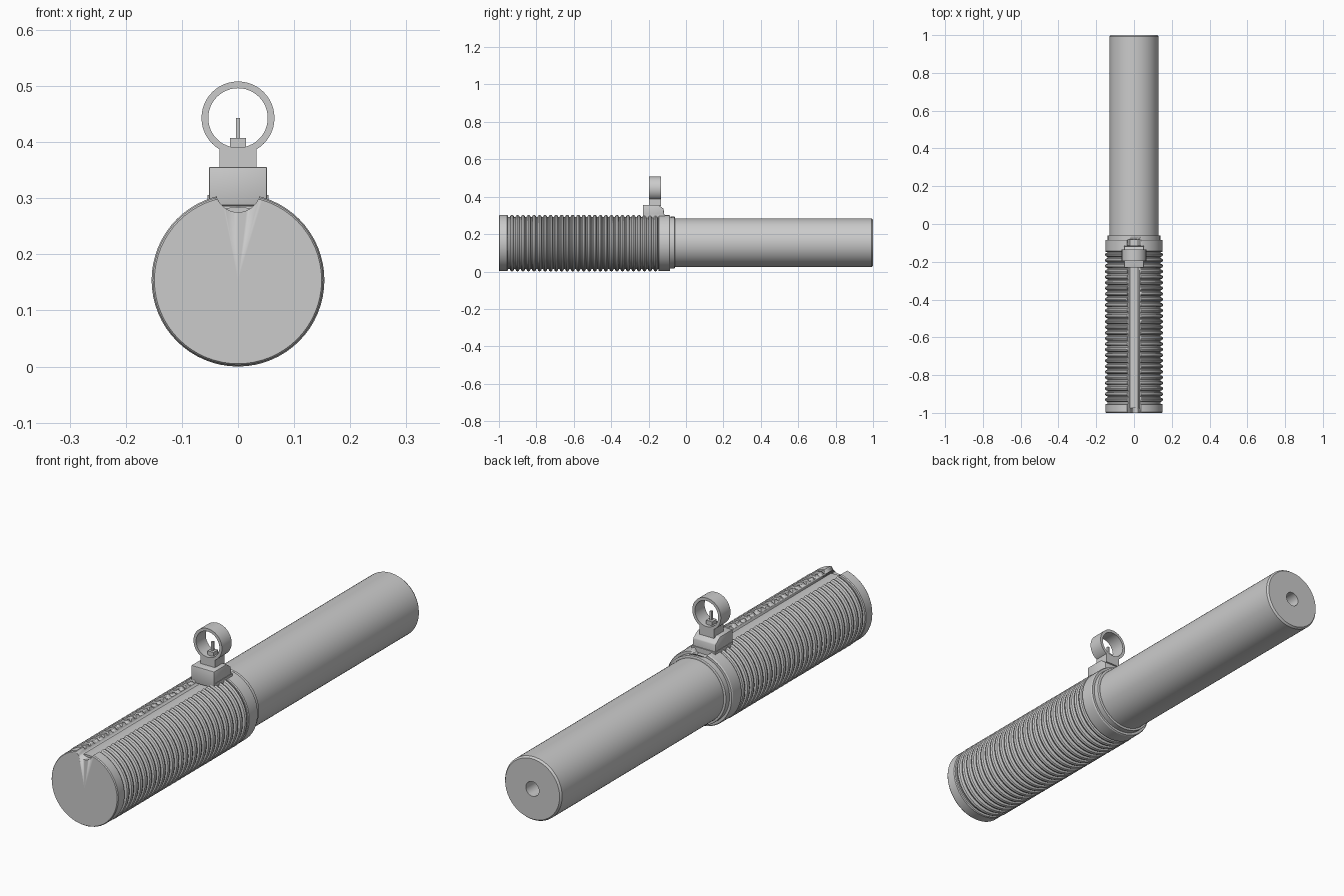
import bpy, bmesh, math

if "Cube" in bpy.data.objects:
    bpy.data.objects.remove(bpy.data.objects["Cube"])

grey = bpy.data.materials.new("light_grey")
grey.diffuse_color = (0.6, 0.6, 0.6, 1)
grey.use_nodes = True
grey.node_tree.nodes["Principled BSDF"].inputs["Base Color"].default_value = grey.diffuse_color
CZ = 0.154  # height of the tube axis


def finish(name, bm, angle=30):
    bmesh.ops.recalc_face_normals(bm, faces=bm.faces)
    me = bpy.data.meshes.new(name)
    bm.to_mesh(me)
    bm.free()
    ob = bpy.data.objects.new(name, me)
    bpy.context.collection.objects.link(ob)
    me.materials.append(grey)
    bpy.ops.object.select_all(action='DESELECT')
    bpy.context.view_layer.objects.active = ob
    ob.select_set(True)
    bpy.ops.object.shade_smooth_by_angle(angle=math.radians(angle))
    return ob


def lathe(name, profile, cz=CZ, n=64, closed=False):
    """Revolve (radius, y) points around the y direction at height cz."""
    bm = bmesh.new()
    rings = []
    for r, y in profile:
        if r == 0:
            rings.append([bm.verts.new((0, y, cz))] * n)
        else:
            rings.append([bm.verts.new((r * math.sin(2 * math.pi * i / n), y,
                                        cz + r * math.cos(2 * math.pi * i / n))) for i in range(n)])
    pairs = list(zip(rings, rings[1:]))
    if closed:
        pairs.append((rings[-1], rings[0]))
    for a, b in pairs:
        for i in range(n):
            j = (i + 1) % n
            bm.faces.new(list(dict.fromkeys((a[i], a[j], b[j], b[i]))))
    return finish(name, bm)


def prism(name, pts, half, bevel=0.0):
    """Side outline (y, z) extruded across x."""
    bm = bmesh.new()
    a = [bm.verts.new((-half, y, z)) for y, z in pts]
    b = [bm.verts.new((half, y, z)) for y, z in pts]
    bm.faces.new(a)
    bm.faces.new(b[::-1])
    for i in range(len(pts)):
        j = (i + 1) % len(pts)
        bm.faces.new((a[i], a[j], b[j], b[i]))
    if bevel:
        bmesh.ops.bevel(bm, geom=bm.edges[:], offset=bevel, segments=2, affect='EDGES', profile=0.5)
    return finish(name, bm)


def box(name, half, y0, y1, z0, z1, bevel=0.0):
    return prism(name, [(y0, z0), (y0, z1), (y1, z1), (y1, z0)], half, bevel)


# barrel with a blind hole in its back end; it runs on inside the grip
lathe("barrel", [(0, -0.975), (0.13, -0.975), (0.13, 0.992), (0.124, 1.0),
                 (0.03, 1.0), (0.03, 0.9), (0, 0.9)])

# ribbed grip with end cap, collar and step
prof = [(0, -1.0), (0.149, -1.0), (0.152, -0.996), (0.152, -0.956), (0.149, -0.952), (0.14, -0.952)]
ribs = 27
start, end = -0.945, -0.148
pitch = (end - start) / ribs
for k in range(ribs):
    y = start + k * pitch
    prof += [(0.14, y + 0.1 * pitch), (0.151, y + 0.25 * pitch), (0.154, y + 0.5 * pitch),
             (0.151, y + 0.75 * pitch), (0.14, y + 0.9 * pitch)]
prof += [(0.14, end), (0.149, end), (0.152, end + 0.004), (0.152, -0.09), (0.149, -0.085),
         (0.139, -0.085), (0.139, -0.062), (0.136, -0.06), (0, -0.06)]
grip = lathe("grip", prof)

# long round groove along the top of the grip
cutter = lathe("groove_cutter", [(0, -1.1), (0.04, -1.1), (0.04, -0.082), (0, -0.082)], cz=0.315, n=32)
mod = grip.modifiers.new("groove", 'BOOLEAN')
mod.operation = 'DIFFERENCE'
mod.solver = 'EXACT'
mod.object = cutter
bpy.context.view_layer.objects.active = grip
bpy.ops.object.modifier_apply(modifier=mod.name)
bpy.data.objects.remove(cutter)

# sight base, neck, ring and aiming post
prism("sight_base", [(-0.23, 0.287), (-0.23, 0.356), (-0.148, 0.356), (-0.12, 0.335), (-0.115, 0.287)],
      0.052, 0.003)
box("sight_foot", 0.054, -0.222, -0.113, 0.285, 0.306)
box("sight_neck", 0.033, -0.197, -0.134, 0.35, 0.386)
lathe("sight_ring", [(0.065, -0.197), (0.065, -0.134), (0.053, -0.134), (0.053, -0.197)],
      cz=0.443, n=48, closed=True)
# solid shoulders joining neck and ring
for s in (-1, 1):
    ob = box("ring_shoulder", 0.004, -0.197, -0.134, 0.375, 0.39)
    ob.location.x = s * 0.029
box("post_block", 0.014, -0.18, -0.15, 0.385, 0.407)
box("aiming_post", 0.004, -0.17, -0.16, 0.4, 0.443)
